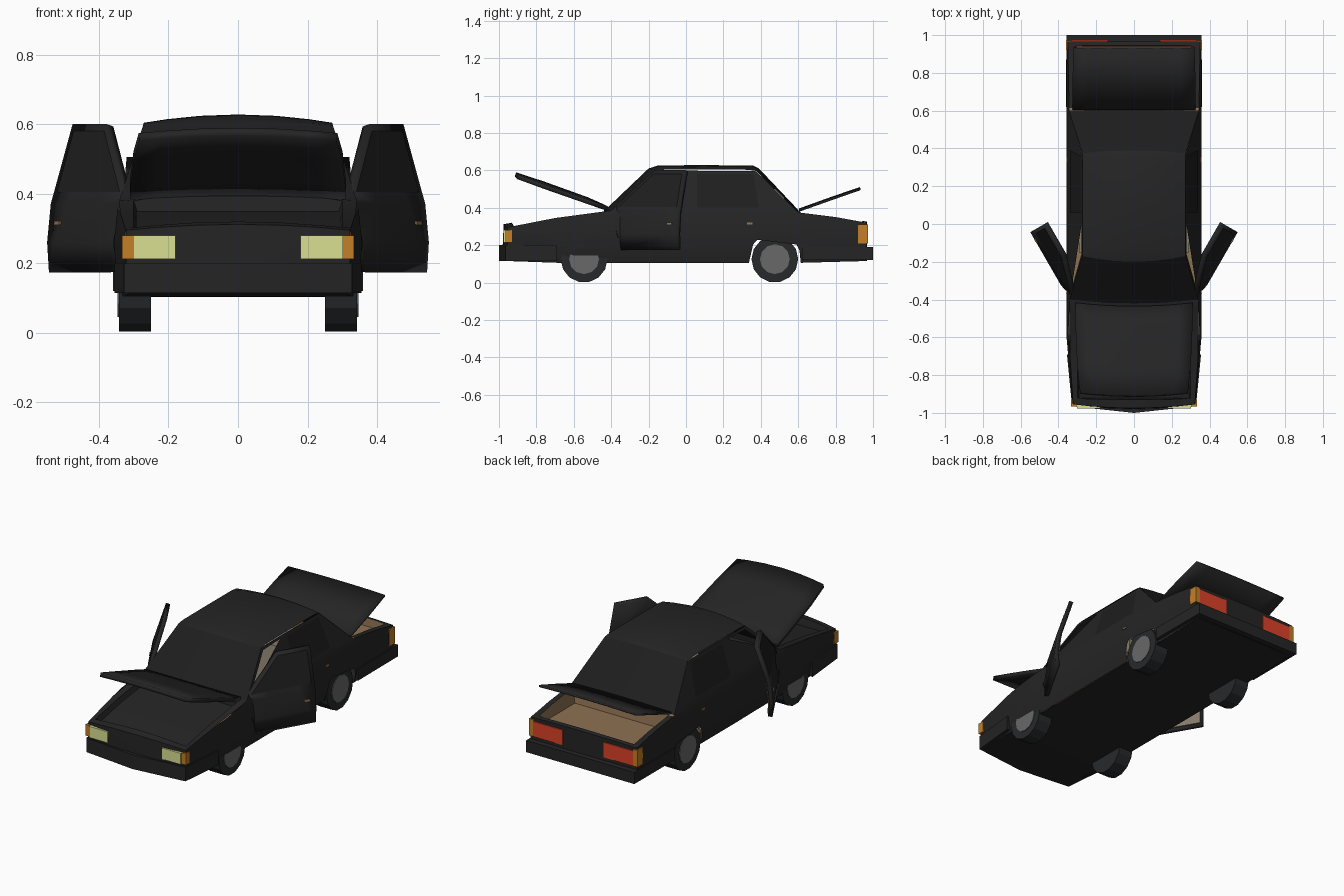
import bpy, bmesh, math
from mathutils import Matrix, Vector

if "Cube" in bpy.data.objects:
    bpy.data.objects.remove(bpy.data.objects["Cube"])


def material(name, r, g, b):
    m = bpy.data.materials.new(name)
    m.diffuse_color = (r, g, b, 1)
    m.use_nodes = True
    m.node_tree.nodes["Principled BSDF"].inputs["Base Color"].default_value = m.diffuse_color
    return m


BLACK = material("black paint", .018, .018, .018)
GLASS = material("dark glass", .013, .013, .013)
RUBBER = material("tyre rubber", .02, .022, .023)
GREY = material("hub grey", .14, .14, .14)
BROWN = material("brown trim", .27, .165, .085)
TAN = material("seat cloth", .24, .20, .15)
LAMP = material("headlight yellow", .70, .74, .28)
AMBER = material("indicator amber", .55, .21, .02)
RED = material("tail light red", .72, .055, .022)


def interp(v, pts):
    for (a, fa), (b, fb) in zip(pts, pts[1:]):
        if v <= b:
            return fa + (fb - fa) * max(0, v - a) / (b - a)
    return pts[-1][1]


def half_width(y, z):
    """Half width of the body at a given length and height."""
    w = interp(z, [(.1, .335), (.16, .35), (.26, .357), (.37, .345), (.4, .335), (.6, .272)])
    return w - interp(y, [(-1, .035), (-.6, 0)])


def finish(name, bm, mats, mirror=False, thick=0):
    bmesh.ops.recalc_face_normals(bm, faces=bm.faces[:])
    me = bpy.data.meshes.new(name)
    bm.to_mesh(me)
    bm.free()
    for m in mats:
        me.materials.append(m)
    ob = bpy.data.objects.new(name, me)
    bpy.context.collection.objects.link(ob)
    if thick:
        mod = ob.modifiers.new("thickness", 'SOLIDIFY')
        mod.thickness, mod.offset = thick, 0
    if mirror:
        ob.modifiers.new("mirror", 'MIRROR').use_mirror_merge = False
    return ob


DOOR_SWING = (Matrix.Translation((.335, -.37, 0)) @ Matrix.Rotation(math.radians(-30), 4, 'Z')
              @ Matrix.Translation((-.335, .37, 0)))


def panel(name, poly, mat, off=0, thick=0, swing=False):
    """Side panel: a (y, z) outline bent onto the body side, on both sides."""
    bm = bmesh.new()
    f = bm.faces.new([bm.verts.new((0, y, z)) for y, z in poly])
    bmesh.ops.triangulate(bm, faces=[f])
    cuts = [((0, 0, z), (0, 0, 1)) for z in (.16, .26, .37, .40)]
    cuts += [((0, y, 0), (0, 1, 0)) for y in (-.8, -.6)]
    for co, no in cuts:
        bmesh.ops.bisect_plane(bm, geom=bm.verts[:] + bm.edges[:] + bm.faces[:],
                               plane_co=co, plane_no=no)
    for v in bm.verts:
        v.co.x = half_width(v.co.y, v.co.z) + off
    if swing:
        bm.transform(DOOR_SWING)
    return finish(name, bm, [mat], True, thick)


def loft(name, rows, mats, thick=0, rule=None):
    """Skin over rows of points given from the middle outwards; mirrored in x."""
    bm = bmesh.new()
    grid = []
    for r in rows:
        full = [(-x, y, z) for x, y, z in reversed(r[1:])] + list(r)
        grid.append([bm.verts.new(p) for p in full])
    for a, b in zip(grid, grid[1:]):
        for i in range(len(a) - 1):
            f = bm.faces.new((a[i], a[i + 1], b[i + 1], b[i]))
            if rule:
                f.material_index = rule(f.calc_center_median())
    return finish(name, bm, mats, thick=thick)


def bow(ye, ze, yc, zc, w=None):
    """Cross row curving from centre (yc, zc) to edge (ye, ze)."""
    w = half_width(ye, ze) if w is None else w
    return [(w * t, yc + (ye - yc) * t * t, zc + (ze - zc) * t * t) for t in (0, .4, .75, 1)]


def tray(y, z, floor, w):
    """Cross row with a sunken middle."""
    return [(0, y, floor), (w - .01, y, floor), (w, y, z), (half_width(y, z), y, z)]


def box(name, x, y, z, mat, mirror=False, lean=0):
    bm = bmesh.new()
    bmesh.ops.create_cube(bm, size=1)
    for v in bm.verts:
        up = v.co.z + .5
        v.co = Vector([a + (b - a) * (c + .5) for (a, b), c in zip((x, y, z), v.co)])
        v.co.y += lean * up
    return finish(name, bm, [mat], mirror)


def arch(cy):
    return [(cy + .14 * math.cos(math.radians(a)), .125 + .14 * math.sin(math.radians(a)))
            for a in [188 - 14 * i for i in range(15)]]


smooth = []
# Body sides with wheel arches and front door openings
side = [(-.955, .115), *arch(-.545), *arch(.475), (.965, .115), (.965, .32), (.8, .35),
        (.6, .375), (.375, .595), (.03, .598), (.03, .19), (-.335, .19), (-.385, .36),
        (-.4, .385), (-.7, .345), (-.955, .295)]
smooth.append(panel("body_side", side, BLACK))
smooth.append(panel("windscreen_pillar", [(-.4, .385), (-.17, .597), (.03, .598), (.03, .585),
                                          (-.16, .58), (-.375, .385)], BLACK))
smooth.append(panel("rear_side_window", [(.06, .40), (.39, .40), (.36, .58), (.06, .58)], GLASS, .003))

# Nose, engine bay, windscreen, roof, rear window, boot and underside
hood_z = [(-.955, .295), (-.7, .345), (-.4, .385)]
bay = [tray(y, interp(y, hood_z), interp(y, hood_z) - .03, .30) for y in (-.92, -.7, -.44)]
smooth.append(loft("nose_and_engine_bay",
                   [bow(-.955, .115, -.975, .115), bow(-.955, .2, -.98, .2),
                    bow(-.955, .295, -.975, .312), bow(-.925, .30, -.93, .32)]
                   + bay + [bow(-.435, .38, -.435, .395), bow(-.4, .385, -.42, .4)], [BLACK]))
smooth.append(loft("windscreen", [bow(-.4, .385, -.42, .4), bow(-.17, .597, -.2, .61)], [GLASS]))
smooth.append(loft("roof", [bow(-.17, .597, -.2, .61), bow(-.13, .603, -.15, .626),
                            bow(.1, .604, .1, .628), bow(.33, .603, .36, .625),
                            bow(.375, .597, .39, .61)], [BLACK]))
smooth.append(loft("rear_window", [bow(.375, .597, .39, .61), bow(.6, .375, .6, .388)], [GLASS]))
boot_z = [(.6, .375), (.8, .35), (.965, .32)]
boot = [tray(y, interp(y, boot_z), .28, .315) for y in (.615, .8, .94)]
smooth.append(loft("boot_and_tail",
                   [bow(.6, .375, .6, .388)] + boot
                   + [bow(.945, .324, .945, .33), bow(.965, .32, .968, .325),
                      bow(.965, .2, .968, .2), bow(.965, .115, .968, .115)], [BLACK, BROWN],
                   rule=lambda c: int(.6 < c.y < .943 and abs(c.x) < .316)))
loft("underside", [bow(y, z, y, z) for y, z in
                   ((-.96, .115), (-.68, .105), (0, .103), (.62, .105), (.965, .115))], [BLACK])

# Raised hood and boot lid
smooth.append(loft("hood", [bow(-.42, .395, -.44, .405, .31), bow(-.52, .43, -.53, .445, .31),
                            bow(-.75, .51, -.76, .528, .30), bow(-.895, .563, -.912, .578, .285)],
                   [BLACK], thick=.024))
smooth.append(loft("boot_lid", [bow(.605, .385, .605, .39, .325), bow(.78, .447, .78, .453, .325),
                                bow(.932, .5, .932, .505, .32)], [BLACK], thick=.012))

# Open front doors
smooth.append(panel("front_door", [(-.335, .175), (-.385, .36), (-.395, .39), (-.175, .597),
                                   (.02, .597), (.02, .175)], BLACK, -.012, .024, True))
panel("front_door_window", [(-.36, .405), (-.175, .58), (0, .58), (0, .405)], GLASS, .002, 0, True)
panel("door_trim", [(-.32, .19), (-.365, .36), (-.36, .385), (.01, .385), (.01, .19)],
      TAN, -.027, .005, True)
panel("front_handle", [(-.05, .31), (-.02, .31), (-.02, .322), (-.05, .322)], BROWN, .004, .006, True)
panel("rear_handle", [(.325, .31), (.355, .31), (.355, .322), (.325, .322)], BROWN, .004, .006)


# Bumpers wrapping round the corners
def bumper(name, half, z0, z1):
    bm = bmesh.new()
    pts = half + [(-x, y) for x, y in reversed(half) if x]
    f = bm.faces.new([bm.verts.new((x, y, z0)) for x, y in pts])
    r = bmesh.ops.extrude_face_region(bm, geom=[f])
    for v in r["geom"]:
        if isinstance(v, bmesh.types.BMVert):
            v.co.z = z1
    finish(name, bm, [BLACK])


bumper("front_bumper", [(0, -.94), (.30, -.92), (.335, -.69), (.355, -.69), (.328, -.965), (0, -1)], .115, .2)
bumper("rear_bumper", [(0, .95), (.335, .94), (.34, .62), (.36, .62), (.358, 1), (0, 1)], .12, .19)

# Lamps
box("headlight", (.18, .302), (-.976, -.945), (.213, .28), LAMP, True)
box("front_indicator", (.302, .333), (-.966, -.93), (.213, .28), AMBER, True)
box("tail_light", (.135, .33), (.955, .973), (.21, .3), RED, True)
box("rear_indicator", (.33, .36), (.92, .972), (.21, .31), AMBER, True)

# Interior
box("cabin_floor", (-.325, .325), (-.36, .33), (.155, .18), BROWN)
box("dashboard", (-.31, .31), (-.385, -.29), (.27, .385), BLACK)
box("seat_cushion", (.06, .29), (-.15, .06), (.18, .265), TAN, True)
box("seat_back", (.06, .29), (.03, .09), (.255, .49), TAN, True, .05)
box("rear_bench", (-.31, .31), (.2, .33), (.18, .27), TAN)
box("rear_bench_back", (-.3, .3), (.33, .39), (.27, .43), TAN, False, .04)
bpy.ops.mesh.primitive_torus_add(major_segments=16, minor_segments=6, major_radius=.06,
                                 minor_radius=.007, location=(.17, -.25, .36),
                                 rotation=(math.radians(65), 0, 0))
bpy.context.object.name = "steering_wheel"
bpy.context.object.data.materials.append(GREY)


# Wheels
def disc(name, r, x0, x1, cy, mat, n):
    bm = bmesh.new()
    bmesh.ops.create_cone(bm, cap_ends=True, segments=n, radius1=r, radius2=r, depth=x1 - x0)
    bm.transform(Matrix.Translation(((x0 + x1) / 2, cy, .125)) @ Matrix.Rotation(math.pi / 2, 4, 'Y'))
    finish(name, bm, [mat], True)


for label, cy in (("front", -.545), ("rear", .475)):
    disc(label + "_tyre", .125, .25, .342, cy, RUBBER, 14)
    disc(label + "_hub", .08, .26, .346, cy, GREY, 12)

# Soft shading on the body skins
bpy.ops.object.select_all(action='DESELECT')
for ob in smooth:
    ob.select_set(True)
bpy.context.view_layer.objects.active = smooth[0]
bpy.ops.object.shade_smooth_by_angle(angle=math.radians(30))
